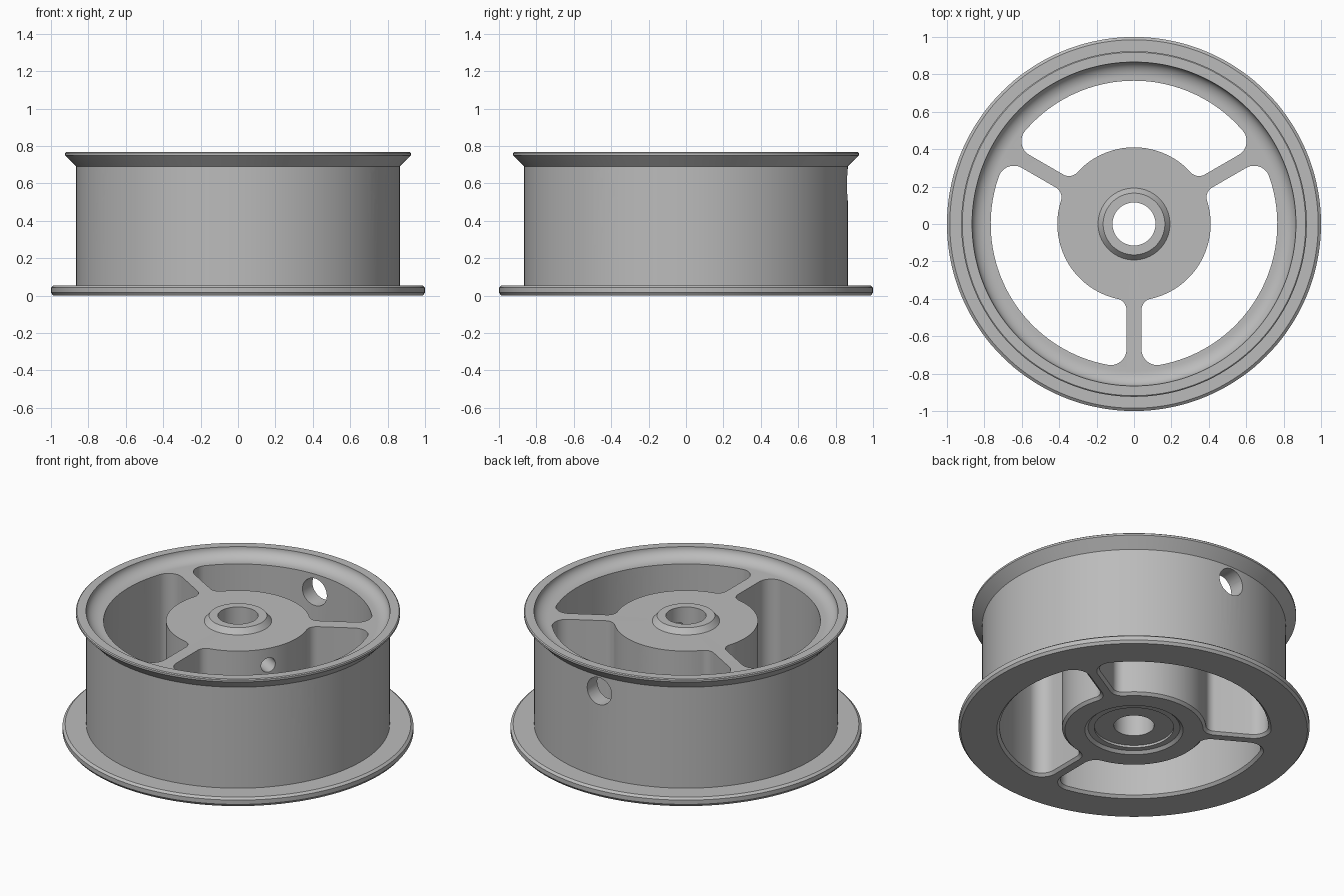
import bpy, bmesh
from math import sin, cos, pi, radians, atan2, sqrt, hypot
from mathutils import Matrix

SEGMENTS = 144
if "Cube" in bpy.data.objects:
    bpy.data.objects.remove(bpy.data.objects["Cube"], do_unlink=True)

metal = bpy.data.materials.new("grey metal")
metal.use_nodes = True
metal.diffuse_color = (0.5, 0.5, 0.5, 1)
metal.node_tree.nodes["Principled BSDF"].inputs["Base Color"].default_value = (0.5, 0.5, 0.5, 1)


def make_object(name, bm):
    bmesh.ops.recalc_face_normals(bm, faces=bm.faces[:])
    mesh = bpy.data.meshes.new(name)
    bm.to_mesh(mesh)
    bm.free()
    mesh.materials.append(metal)
    obj = bpy.data.objects.new(name, mesh)
    bpy.context.collection.objects.link(obj)
    return obj


def bridge(bm, rings, closed=False):
    """Join successive rings of vertices with quads."""
    pairs = list(zip(rings, rings[1:])) + ([(rings[-1], rings[0])] if closed else [])
    for a, b in pairs:
        for i in range(len(a)):
            j = (i + 1) % len(a)
            bm.faces.new((a[i], a[j], b[j], b[i]))


def revolve(name, profile):
    """Spin a closed (radius, height) profile around z."""
    bm = bmesh.new()
    turns = [2 * pi * i / SEGMENTS for i in range(SEGMENTS)]
    rings = [[bm.verts.new((r * cos(t), r * sin(t), z)) for t in turns] for r, z in profile]
    bridge(bm, rings, closed=True)
    return make_object(name, bm)


def arc(cx, cy, r, start, end, steps):
    return [(cx + r * cos(start + (end - start) * i / steps),
             cy + r * sin(start + (end - start) * i / steps)) for i in range(steps + 1)]


def pocket_outline(grow):
    """Rounded opening between two spokes, centred on angle zero."""
    hub, rim, half_spoke = 0.41 - grow, 0.766 + grow, 0.04 - grow
    r_in, r_out = 0.06 + grow, 0.085 + grow
    # Fillet centres, measured along and across the spoke
    v_in, v_out = half_spoke + r_in, half_spoke + r_out
    u_in = sqrt((hub + r_in) ** 2 - v_in ** 2)
    u_out = sqrt((rim - r_out) ** 2 - v_out ** 2)
    a_in, a_out = atan2(v_in, u_in), atan2(v_out, u_out)
    half = arc(0, 0, hub, pi / 3, a_in, 24)
    half += arc(u_in, v_in, r_in, a_in + pi, 1.5 * pi, 10)[1:]
    half += arc(u_out, v_out, r_out, -pi / 2, a_out, 12)
    half += arc(0, 0, rim, a_out, pi / 3, 24)[1:]
    turned = [(hypot(u, v), atan2(v, u) - pi / 3) for u, v in half]
    lower = [(r * cos(t), r * sin(t)) for r, t in turned]
    return lower + [(x, -y) for x, y in reversed(lower[1:-1])]


def pocket_cutter(angle):
    """Through cutter, flared at the bottom for a chamfered edge."""
    bm = bmesh.new()
    rings = []
    for z, grow in ((-0.02, 0.036), (0.016, 0), (1, 0)):
        rings.append([bm.verts.new((x, y, z)) for x, y in pocket_outline(grow)])
    bridge(bm, rings)
    bm.faces.new(rings[0])
    bm.faces.new(rings[-1])
    bm.transform(Matrix.Rotation(angle, 4, "Z"))
    return make_object("pocket_cutter", bm)


def drill_cutter(angle, radius, start, end, height):
    """Horizontal radial drill."""
    bm = bmesh.new()
    bmesh.ops.create_cone(bm, cap_ends=True, segments=40, radius1=radius,
                          radius2=radius, depth=end - start)
    bm.transform(Matrix.Rotation(angle, 4, "Z")
                 @ Matrix.Translation(((start + end) / 2, 0, height))
                 @ Matrix.Rotation(pi / 2, 4, "Y"))
    return make_object("drill_cutter", bm)


# Body: bore, upper boss, dished rim, flared lip, drum, bottom flange, bearing recess
bowl = [(0.786 + 0.08 * sin(t), 0.767 - 0.062 * cos(t))
        for t in [pi / 2 * i / 12 for i in range(13)]]
profile = [(0.115, 0.738), (0.165, 0.738), (0.192, 0.705)] + bowl
profile += [(0.918, 0.767), (0.924, 0.762), (0.924, 0.75), (0.865, 0.69),
            (0.865, 0.055), (0.985, 0.055), (1, 0.043), (1, 0.016), (0.988, 0),
            (0.28, 0), (0.262, 0.016), (0.226, 0.016), (0.226, 0.03), (0.115, 0.03)]
wheel = revolve("wheel_body", profile)

# Spoke openings, rim holes and hub screw holes, all three-fold
cutters = []
for angle in (radians(90), radians(210), radians(330)):
    cutters.append(pocket_cutter(angle))
    cutters.append(drill_cutter(angle, 0.085, 0.6, 1, 0.593))
    cutters.append(drill_cutter(angle, 0.045, 0.08, 0.55, 0.6))

bpy.context.view_layer.objects.active = wheel
for cutter in cutters:
    cutter.hide_render = True
    cut = wheel.modifiers.new("cut", "BOOLEAN")
    cut.operation = "DIFFERENCE"
    cut.solver = "EXACT"
    cut.object = cutter
    bpy.ops.object.modifier_apply(modifier=cut.name)
    bpy.data.objects.remove(cutter, do_unlink=True)

bpy.ops.object.select_all(action="DESELECT")
wheel.select_set(True)
bpy.ops.object.shade_smooth_by_angle(angle=radians(30))
